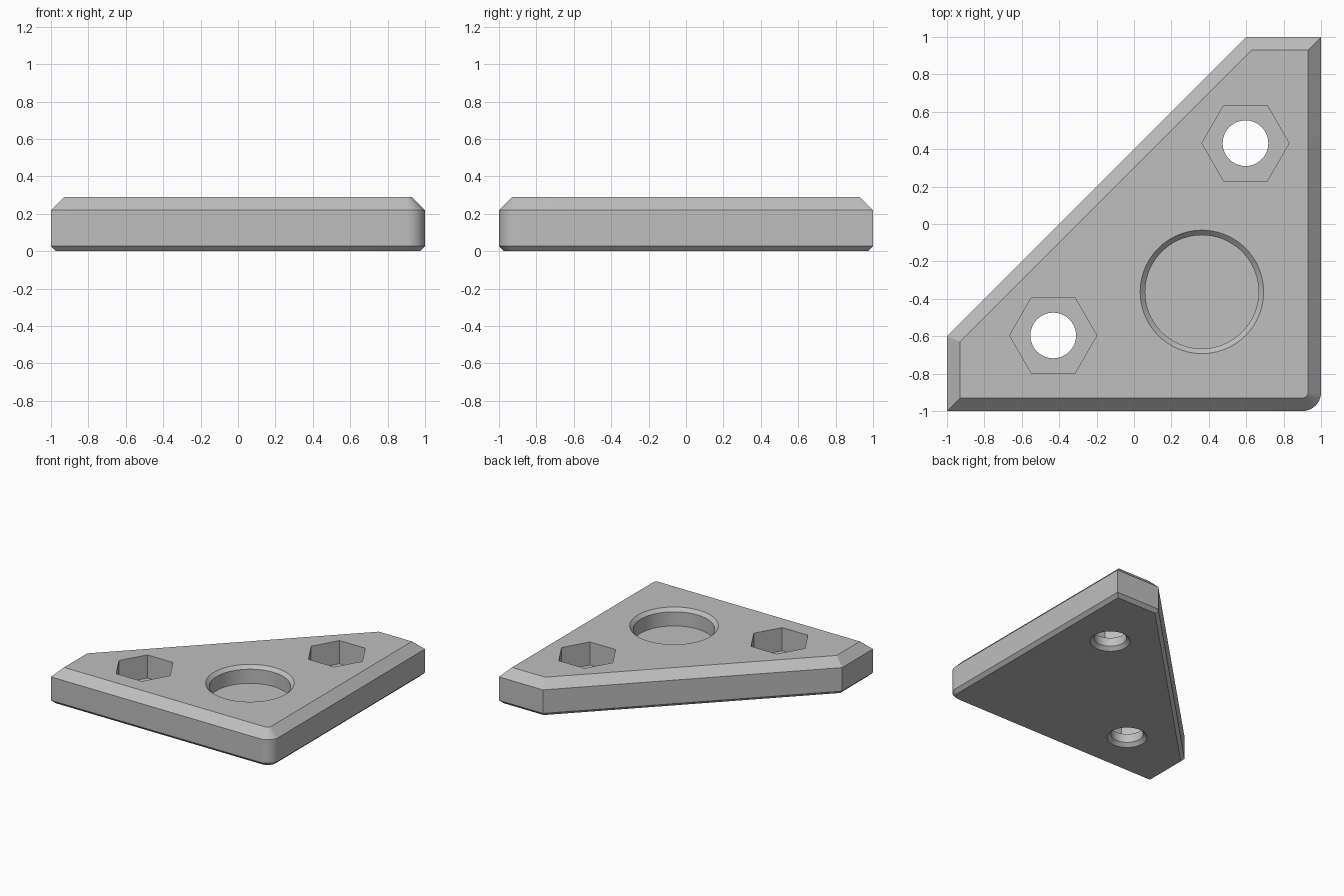
import bpy, bmesh, math

if "Cube" in bpy.data.objects:
    bpy.data.objects.remove(bpy.data.objects["Cube"])

HEIGHT = 0.29
TOP_BEVEL = 0.07
BASE_BEVEL = 0.027

grey = bpy.data.materials.new("plain grey")
grey.use_nodes = True
colour = (0.52, 0.52, 0.52, 1)
grey.diffuse_color = colour
grey.node_tree.nodes["Principled BSDF"].inputs["Base Color"].default_value = colour


def loft(name, rings):
    """Closed solid through rings of (outline, height), bottom first."""
    bm = bmesh.new()
    loops = [[bm.verts.new((x, y, z)) for x, y in pts] for pts, z in rings]
    n = len(loops[0])
    for low, high in zip(loops, loops[1:]):
        for i in range(n):
            j = (i + 1) % n
            bm.faces.new((low[i], low[j], high[j], high[i]))
    bm.faces.new(loops[0][::-1])
    bm.faces.new(loops[-1])
    mesh = bpy.data.meshes.new(name)
    bm.to_mesh(mesh)
    bm.free()
    mesh.materials.append(grey)
    obj = bpy.data.objects.new(name, mesh)
    bpy.context.collection.objects.link(obj)
    return obj


def circle(cx, cy, r, n):
    return [(cx + r * math.cos(math.tau * i / n),
             cy + r * math.sin(math.tau * i / n)) for i in range(n)]


def outline(d):
    """Plate outline moved inward by d, with one rounded corner."""
    e = 1 - d
    k = d * (math.sqrt(2) - 1)
    arc = [math.radians(a) for a in range(-90, 1, 6)]
    corner = [(0.9 + (0.1 - d) * math.cos(a), -0.9 + (0.1 - d) * math.sin(a)) for a in arc]
    return [(-e, -e)] + corner + [(e, e), (0.6 + k, e), (-e, -0.6 - k)]


# Bevelled corner plate
plate = loft("corner_plate", [
    (outline(BASE_BEVEL), 0), (outline(0), BASE_BEVEL),
    (outline(0), HEIGHT - TOP_BEVEL), (outline(TOP_BEVEL), HEIGHT)])

# Round pocket with a chamfered rim
px, py = 0.363, -0.363
cutters = [loft("pocket_cutter", [
    (circle(px, py, 0.303, 96), 0.147), (circle(px, py, 0.303, 96), HEIGHT - 0.027),
    (circle(px, py, 0.33, 96), HEIGHT), (circle(px, py, 0.35, 96), HEIGHT + 0.02)])]

# Nut recesses with countersunk bolt holes, mirrored across the diagonal
for side, (x, y) in (("left", (0.596, 0.432)), ("right", (-0.432, -0.596))):
    cutters.append(loft(side + "_nut_cutter", [
        (circle(x, y, 0.233, 6), 0.1), (circle(x, y, 0.233, 6), HEIGHT + 0.1)]))
    cutters.append(loft(side + "_bolt_cutter", [
        (circle(x, y, 0.17, 64), -0.02), (circle(x, y, 0.15, 64), 0),
        (circle(x, y, 0.122, 64), 0.028), (circle(x, y, 0.122, 64), 0.2)]))

bpy.ops.object.select_all(action="DESELECT")
bpy.context.view_layer.objects.active = plate
plate.select_set(True)
for cutter in cutters:
    cutter.hide_render = True
    mod = plate.modifiers.new(cutter.name, "BOOLEAN")
    mod.operation = "DIFFERENCE"
    mod.solver = "EXACT"
    mod.object = cutter
    bpy.ops.object.modifier_apply(modifier=mod.name)
    bpy.data.objects.remove(cutter)

bpy.ops.object.shade_smooth_by_angle(angle=math.radians(25))
